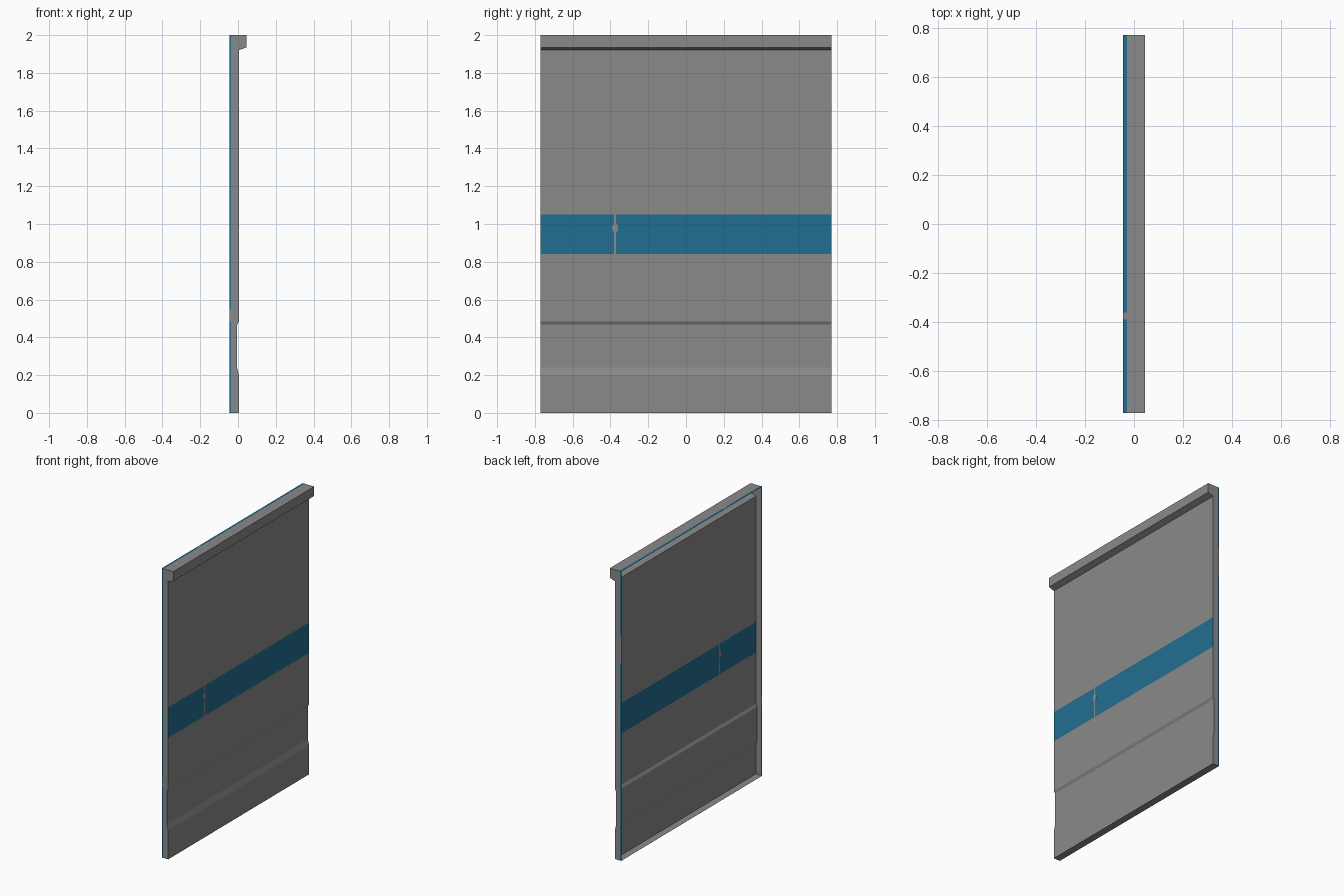
import bpy, bmesh, math
from mathutils import Matrix

if "Cube" in bpy.data.objects:
    bpy.data.objects.remove(bpy.data.objects["Cube"])

HALF, BACK, EDGE = 0.77, -0.044, -0.036


def material(name, rgb):
    m = bpy.data.materials.new(name)
    m.diffuse_color = (*rgb, 1)
    m.use_nodes = True
    m.node_tree.nodes["Principled BSDF"].inputs["Base Color"].default_value = m.diffuse_color
    return m


grey = material("panel grey", (0.254, 0.254, 0.254))
blue = material("stripe blue", (0.0152, 0.156, 0.283))


def make_object(name, bm):
    bmesh.ops.remove_doubles(bm, verts=bm.verts, dist=1e-5)
    me = bpy.data.meshes.new(name)
    bm.to_mesh(me)
    bm.free()
    me.materials.append(grey)
    me.materials.append(blue)
    ob = bpy.data.objects.new(name, me)
    bpy.context.collection.objects.link(ob)
    return ob


def quad(bm, pts, mat=0):
    f = bm.faces.new([bm.verts.new(p) for p in pts])
    f.material_index = mat


# (x, z) profile of the front sheet, bottom to top, with the lip at the top
profile = [(0.005, 0), (0.005, 0.2), (-0.005, 0.24), (-0.005, 0.467),
           (0.005, 0.485), (0.005, 0.55), (0.005, 0.84), (0.005, 1.05),
           (0.005, 1.36), (0.005, 1.56), (0.005, 1.92), (0.044, 1.935),
           (0.044, 2.0)]
columns = [-HALF, -0.39, -0.38, -0.37, -0.36, HALF]
pairs = list(zip(profile, profile[1:]))
spans = list(zip(columns, columns[1:]))

# Pressed front sheet with the blue stripe, split by a narrow seam
bm = bmesh.new()
for (xa, za), (xb, zb) in pairs:
    for i, (ya, yb) in enumerate(spans):
        stripe = za > 0.8 and zb < 1.06 and i != 2
        quad(bm, [(xa, ya, za), (xa, yb, za), (xb, yb, zb), (xb, ya, zb)], int(stripe))
make_object("front_sheet", bm)

# End flanges, edged in blue along the open back
for name, s, gap in (("front_end_flange", -1, 0.52), ("rear_end_flange", 1, 1.46)):
    bm = bmesh.new()
    y = s * HALF
    for (xa, za), (xb, zb) in pairs:
        edged = not za < gap < zb
        for (l0, l1, r0, r1, mat) in ((BACK, BACK, EDGE, EDGE, int(edged)),
                                      (EDGE, EDGE, xa, xb, 0)):
            pts = [(l0, y, za), (r0, y, za), (r1, y, zb), (l1, y, zb)]
            quad(bm, pts if s < 0 else pts[::-1], mat)
    make_object(name, bm)

# Top flange with a blue back edge, and plain bottom flange
bm = bmesh.new()
for i, (ya, yb) in enumerate(spans):
    edged = i in (0, 4)
    for xa, xb, mat in ((BACK, -0.029, int(edged)), (-0.029, 0.044, 0)):
        quad(bm, [(xa, ya, 2), (xb, ya, 2), (xb, yb, 2), (xa, yb, 2)], mat)
make_object("top_flange", bm)
bm = bmesh.new()
quad(bm, [(BACK, -HALF, 0), (BACK, HALF, 0), (0.005, HALF, 0), (0.005, -HALF, 0)])
make_object("bottom_flange", bm)

# Small plain stud on the stripe seam
bm = bmesh.new()
bmesh.ops.create_cone(bm, cap_ends=True, segments=12, radius1=0.016, radius2=0.016, depth=0.002,
                      matrix=Matrix.Translation((0.005, -0.375, 0.98))
                      @ Matrix.Diagonal((1, 1, 1.6, 1))
                      @ Matrix.Rotation(math.pi / 2, 4, 'Y'))
make_object("seam_stud", bm)
